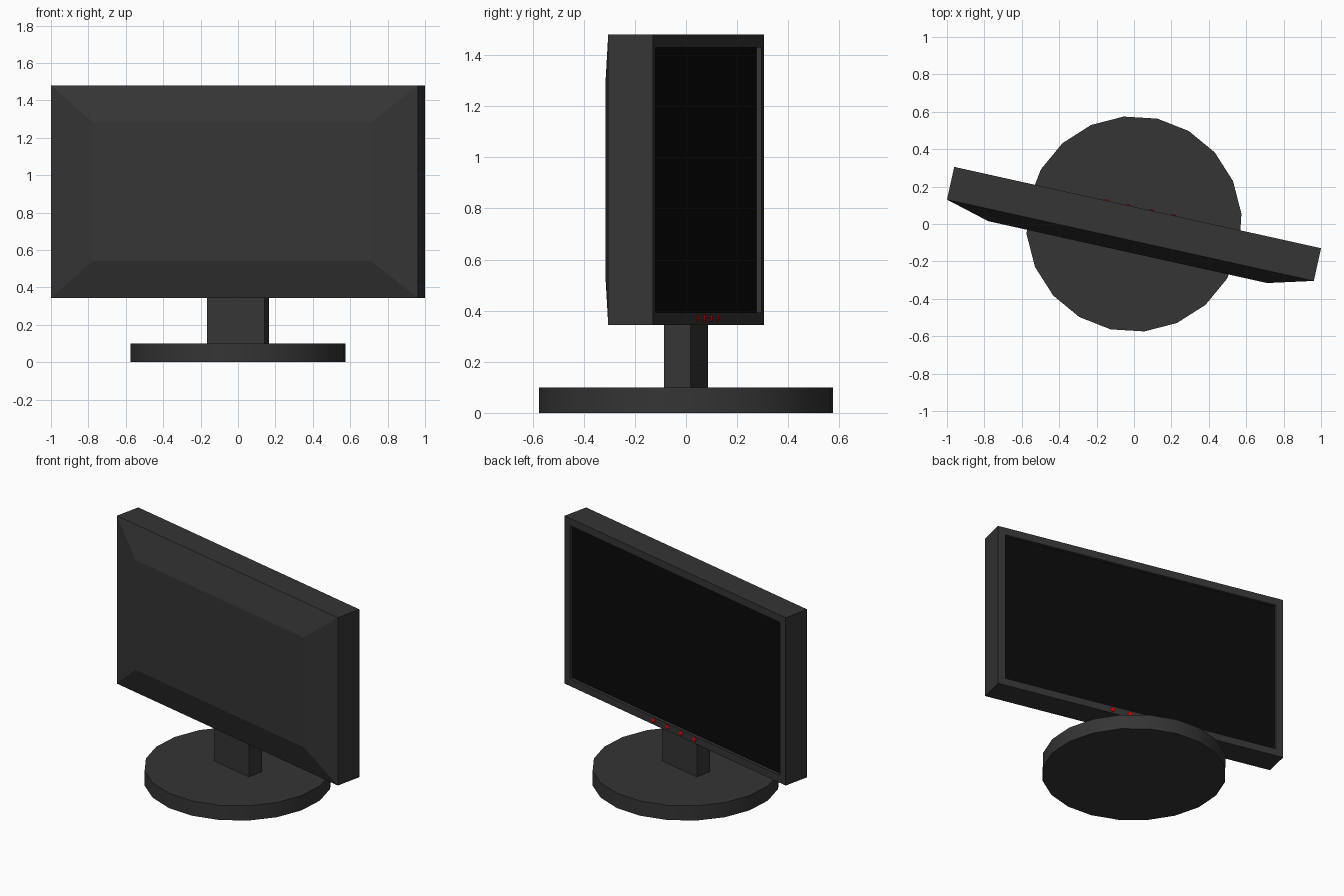
import bpy, bmesh, math
from mathutils import Matrix

if "Cube" in bpy.data.objects:
    bpy.data.objects.remove(bpy.data.objects["Cube"])

TURN = Matrix.Rotation(math.radians(-12.5), 4, 'Z')   # whole monitor is swivelled


def material(name, rgb):
    m = bpy.data.materials.new(name)
    m.diffuse_color = (*rgb, 1)
    m.use_nodes = True
    m.node_tree.nodes["Principled BSDF"].inputs["Base Color"].default_value = m.diffuse_color
    return m


plastic = material("dark_plastic", (0.035, 0.035, 0.035))
glass = material("black_screen", (0.003, 0.003, 0.003))
red = material("red_button", (0.8, 0.0, 0.0))


def finish(name, bm, *mats):
    bmesh.ops.recalc_face_normals(bm, faces=bm.faces)
    me = bpy.data.meshes.new(name)
    bm.to_mesh(me)
    bm.free()
    ob = bpy.data.objects.new(name, me)
    for m in mats:
        me.materials.append(m)
    bpy.context.collection.objects.link(ob)
    ob.matrix_world = TURN
    return ob


def smooth(ob):
    bpy.ops.object.select_all(action='DESELECT')
    ob.select_set(True)
    bpy.context.view_layer.objects.active = ob
    bpy.ops.object.shade_smooth_by_angle(angle=math.radians(30))


# Casing: rectangles (half width, half height, depth) lofted from the
# tapered rear panel, over the sides and bezel, into the screen recess
sections = [(0.7635, 0.3715, -0.154), (1.0045, 0.5685, -0.089),
            (1.0045, 0.5685, 0.09), (0.9545, 0.5185, 0.09),
            (0.9545, 0.5185, 0.07)]
corners = [(-1, -1), (1, -1), (1, 1), (-1, 1)]
bm = bmesh.new()
rings = [[bm.verts.new((sx * w, y, 0.912 + sz * h)) for sx, sz in corners]
         for w, h, y in sections]
for a, b in zip(rings, rings[1:]):
    for i in range(4):
        j = (i + 1) % 4
        bm.faces.new((a[i], a[j], b[j], b[i]))
bm.faces.new(rings[0])
bm.faces.new(rings[-1]).material_index = 1
finish("monitor_casing", bm, plastic, glass)

# Neck
bm = bmesh.new()
bmesh.ops.create_cube(bm, size=1, matrix=Matrix.Translation((0, 0, 0.225))
                      @ Matrix.Diagonal((0.316, 0.108, 0.25, 1)))
finish("neck", bm, plastic)

# Round base with 20 sides, one corner on the swivelled x axis
bm = bmesh.new()
bmesh.ops.create_cone(bm, cap_ends=True, segments=20, radius1=0.577, radius2=0.577,
                      depth=0.1, matrix=Matrix.Translation((0, 0, 0.05)))
smooth(finish("base", bm, plastic))

# Row of red buttons under the screen
for k in range(4):
    bm = bmesh.new()
    bmesh.ops.create_uvsphere(bm, u_segments=16, v_segments=8, radius=0.015,
                              matrix=Matrix.Translation((-0.174 + 0.124 * k, 0.09, 0.37))
                              @ Matrix.Diagonal((1, 0.4, 1, 1)))
    smooth(finish(f"button_{k + 1}", bm, red))
